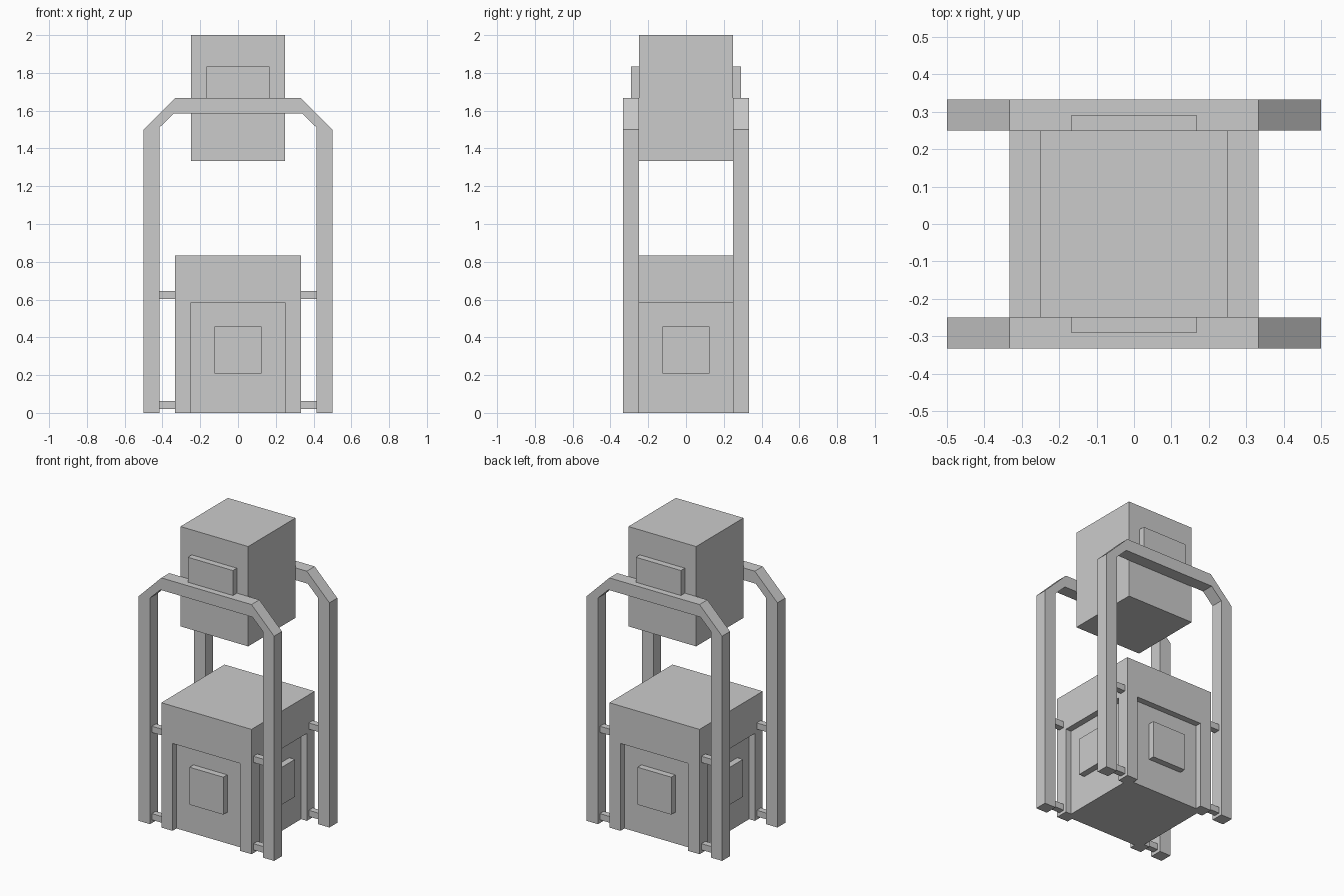
import bpy, bmesh
from math import pi
from mathutils import Matrix

if "Cube" in bpy.data.objects:
    bpy.data.objects.remove(bpy.data.objects["Cube"])

U = 1 / 24  # design module


def make_object(name, bm):
    bmesh.ops.recalc_face_normals(bm, faces=bm.faces)
    mesh = bpy.data.meshes.new(name)
    bm.to_mesh(mesh)
    bm.free()
    obj = bpy.data.objects.new(name, mesh)
    bpy.context.collection.objects.link(obj)
    return obj


def box(name, x, y, z, turn=0):
    """Box from (min, max) ranges in modules, turned about z."""
    bm = bmesh.new()
    bmesh.ops.create_cube(bm, size=1)
    for v in bm.verts:
        v.co = [U * (a if c < 0 else b) for c, (a, b) in zip(v.co, (x, y, z))]
    bm.transform(Matrix.Rotation(turn, 4, 'Z'))
    return make_object(name, bm)


def extrude_profile(name, points, y0, y1):
    """Extrude an XZ outline along y."""
    bm = bmesh.new()
    face = bm.faces.new([bm.verts.new((x, y0, z)) for x, z in points])
    ext = bmesh.ops.extrude_face_region(bm, geom=[face])
    verts = [g for g in ext["geom"] if isinstance(g, bmesh.types.BMVert)]
    bmesh.ops.translate(bm, vec=(0, y1 - y0, 0), verts=verts)
    return make_object(name, bm)


# Lower body with an open-bottomed recess cut in each side
body = box("lower_body", (-8, 8), (-8, 8), (0, 20))
for i in range(4):
    turn = i * pi / 2
    cutter = box("recess_cutter", (-6, 6), (-9, -7), (-1, 14), turn)
    cutter.hide_render = True
    mod = body.modifiers.new("recess", 'BOOLEAN')
    mod.operation, mod.solver, mod.object = 'DIFFERENCE', 'EXACT', cutter
    bpy.context.view_layer.objects.active = body
    bpy.ops.object.modifier_apply(modifier=mod.name)
    bpy.data.objects.remove(cutter)
    # Raised square panel inside the recess
    box("recess_panel", (-3, 3), (-8, -7), (5, 11), turn)

# Upper block
box("upper_block", (-6, 6), (-6, 6), (32, 48))

# Arched frames, outline mirrored from its left half
left = [(-.5, 0), (-.5, 1.5), (-1 / 3, 5 / 3)]
inner = [(-10 * U, 0), (-10 * U, 1.51), (-.34, 1.585)]
outline = (left + [(-x, z) for x, z in reversed(left)]
           + [(-x, z) for x, z in inner] + inner[::-1])

for label, s in (("front", -1), ("back", 1)):
    extrude_profile(label + "_arch_frame", outline, s * 6 * U, s * 8 * U)
    # Plate resting on the arch against the upper block
    box(label + "_plate", (-4, 4), sorted((s * 6, s * 7)), (40, 44))
    # Pegs joining the body to the frame legs
    for side in (-1, 1):
        for z in (.5, 14.5):
            box(label + "_peg", sorted((side * 8, side * 10)),
                sorted((s * 6.5, s * 7.5)), (z, z + 1))
